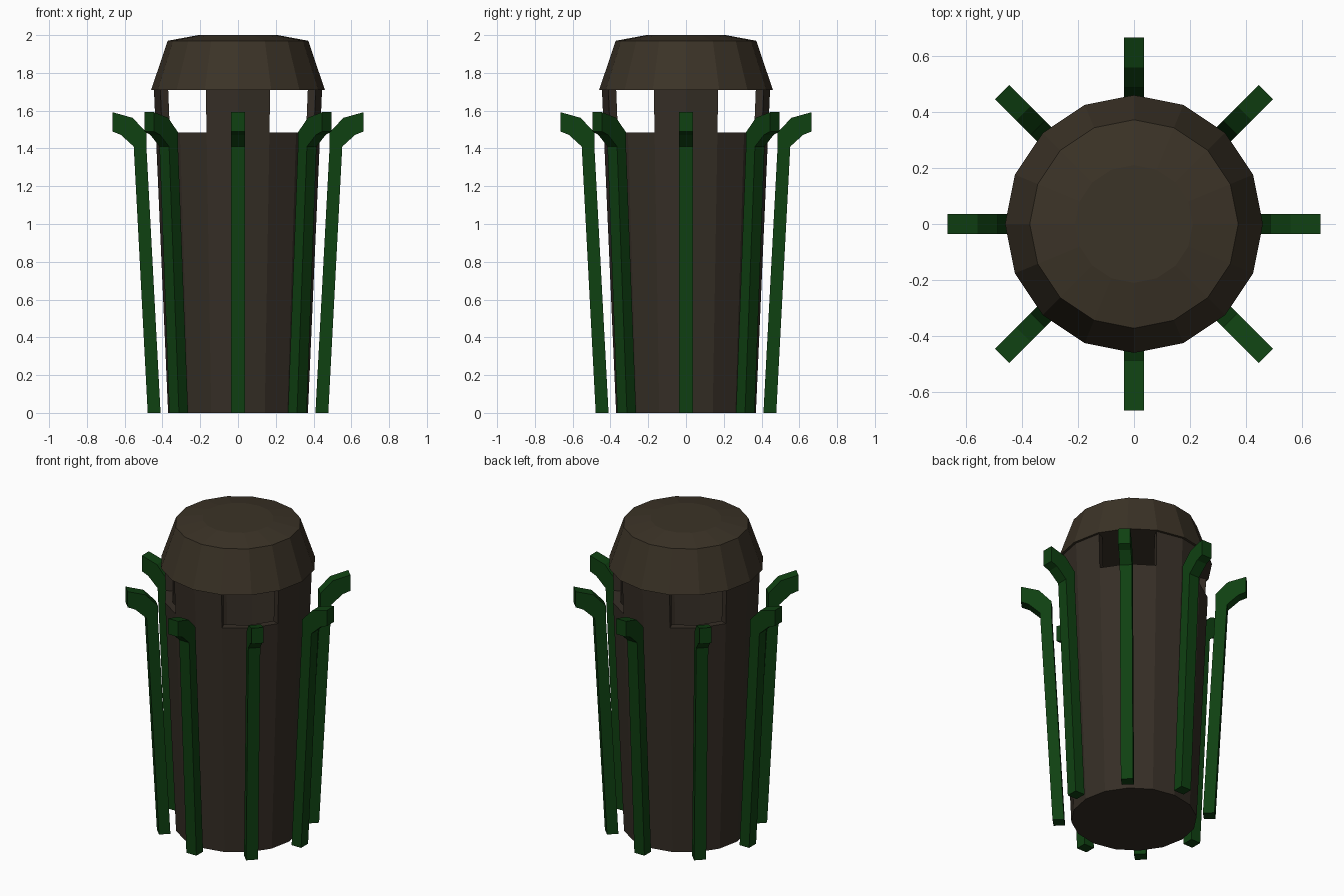
import bpy, bmesh, math

if "Cube" in bpy.data.objects:
    bpy.data.objects.remove(bpy.data.objects["Cube"])

N = 16            # sides of the bin
RIM, LID = 1.485, 1.71


def material(name, rgb):
    m = bpy.data.materials.new(name)
    m.diffuse_color = (*rgb, 1)
    m.use_nodes = True
    m.node_tree.nodes["Principled BSDF"].inputs["Base Color"].default_value = m.diffuse_color
    return m


body_brown = material("body brown", (0.036, 0.027, 0.019))
lid_brown = material("lid brown", (0.044, 0.033, 0.020))
green = material("dark green", (0.0048, 0.052, 0.0058))


def finish(name, bm, mat):
    bmesh.ops.recalc_face_normals(bm, faces=bm.faces[:])
    me = bpy.data.meshes.new(name)
    bm.to_mesh(me)
    bm.free()
    me.materials.append(mat)
    ob = bpy.data.objects.new(name, me)
    bpy.context.collection.objects.link(ob)
    return ob


def polar(r, i, z):
    a = 2 * math.pi * i / N
    return (r * math.cos(a), r * math.sin(a), z)


def lathe(name, profile, mat):
    """Revolve (radius, z) points and cap both ends."""
    bm = bmesh.new()
    rings = [[bm.verts.new(polar(r, i, z)) for i in range(N)] for r, z in profile]
    for a, b in zip(rings, rings[1:]):
        for i in range(N):
            j = (i + 1) % N
            bm.faces.new((a[i], a[j], b[j], b[i]))
    bm.faces.new(rings[0])
    bm.faces.new(rings[-1])
    return finish(name, bm, mat)


def outer(z):
    return 0.37 + 0.075 * z / LID


WALL = 0.045

# Hollow tapered body
lathe("bin_body", [(outer(0), 0), (outer(RIM), RIM),
                   (outer(RIM) - WALL, RIM), (outer(0.03) - WALL, 0.03)], body_brown)

# Lid with sloping sides and a slightly domed top
lathe("lid", [(0.46, LID), (0.372, 1.97), (0.21, 2.0)], lid_brown)

# Four curved posts holding the lid, each two sides wide
bm = bmesh.new()
for k in range(4):
    loops = []
    for i in (4 * k - 1, 4 * k, 4 * k + 1):
        loops.append([bm.verts.new(polar(r, i, z)) for r, z in (
            (outer(RIM) - WALL, RIM), (outer(RIM), RIM),
            (outer(LID), LID), (outer(LID) - WALL, LID))])
    for a, b in zip(loops, loops[1:]):
        for i in (1, 3):
            j = (i + 1) % 4
            bm.faces.new((a[i], a[j], b[j], b[i]))
    bm.faces.new(loops[0])
    bm.faces.new(loops[2])
finish("lid_posts", bm, body_brown)

# Eight upright slats with outward bent tips
inner_edge = [(0.41, 0), (0.485, 1.41), (0.485, 1.485), (0.558, 1.562), (0.665, 1.592)]
outer_edge = [(0.665, 1.49), (0.62, 1.472), (0.552, 1.41), (0.478, 0)]
for k in range(8):
    bm = bmesh.new()
    c, s = math.cos(k * math.pi / 4), math.sin(k * math.pi / 4)
    sides = [[bm.verts.new((r * c - w * s, r * s + w * c, z))
              for r, z in inner_edge + outer_edge] for w in (-0.036, 0.036)]
    a, b = sides
    n = len(a)
    for i in range(n):
        bm.faces.new((a[i], a[(i + 1) % n], b[(i + 1) % n], b[i]))
    bm.faces.new(a)
    bm.faces.new(b)
    finish(f"slat_{k + 1}", bm, green)
